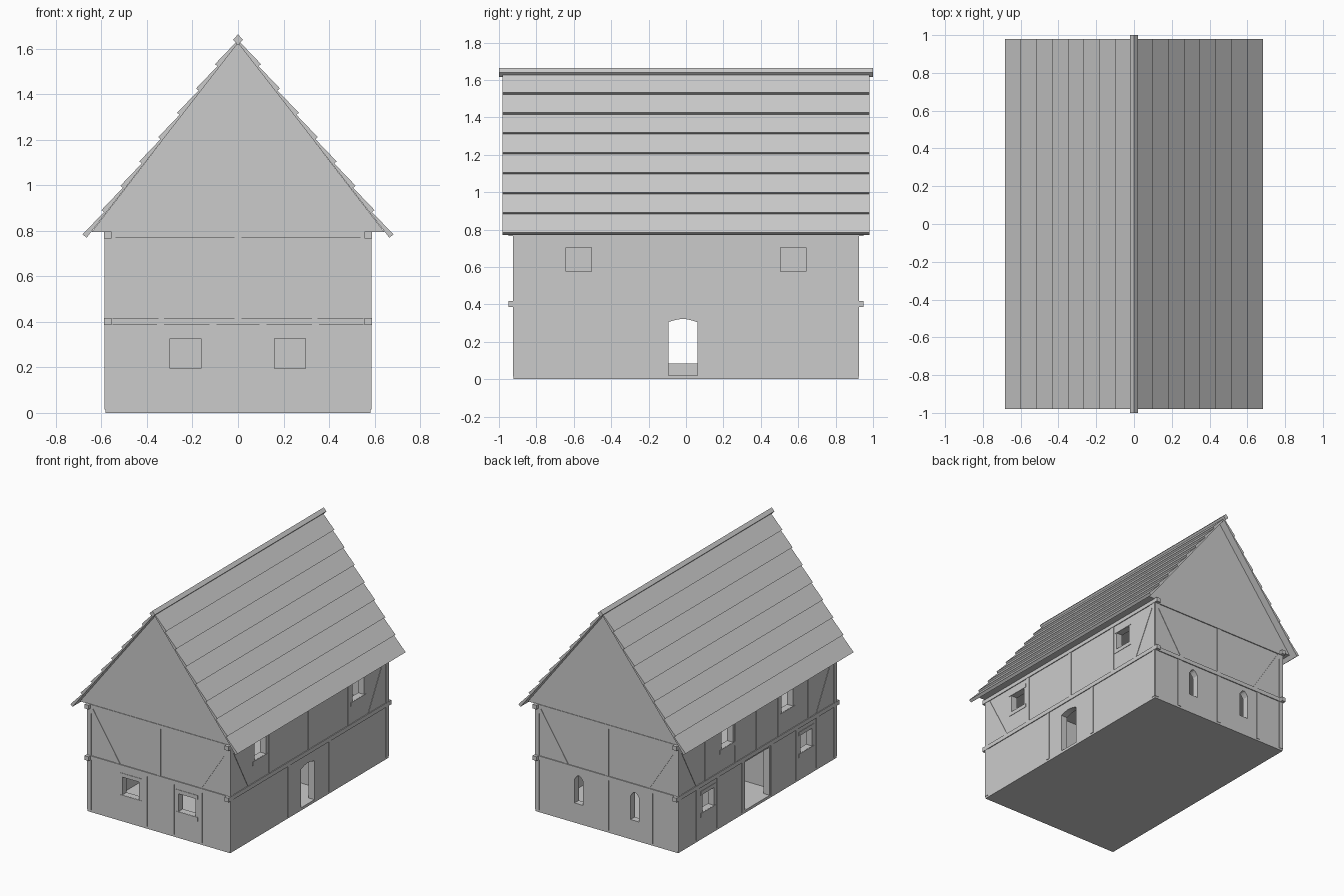
import bpy, bmesh
from math import atan2, pi, sin
from mathutils import Matrix, Vector

if "Cube" in bpy.data.objects:
    bpy.data.objects.remove(bpy.data.objects["Cube"])

HX, HY = 0.582, 0.922          # half sizes of the wall block


def finish(bm, name):
    bmesh.ops.recalc_face_normals(bm, faces=bm.faces)
    me = bpy.data.meshes.new(name)
    bm.to_mesh(me)
    bm.free()
    ob = bpy.data.objects.new(name, me)
    bpy.context.collection.objects.link(ob)
    return ob


def box(bm, x0, x1, y0, y1, z0, z1):
    m = (Matrix.Translation(((x0 + x1) / 2, (y0 + y1) / 2, (z0 + z1) / 2))
         @ Matrix.Diagonal((x1 - x0, y1 - y0, z1 - z0, 1)))
    bmesh.ops.create_cube(bm, size=1, matrix=m)


def prism(bm, pts, y0, y1, mat=Matrix.Identity(4)):
    """Extrude an (x, z) profile along y."""
    a = [bm.verts.new(mat @ Vector((x, y0, z))) for x, z in pts]
    b = [bm.verts.new(mat @ Vector((x, y1, z))) for x, z in pts]
    bm.faces.new(a)
    bm.faces.new(b[::-1])
    for i in range(len(pts)):
        j = (i + 1) % len(pts)
        bm.faces.new((a[i], b[i], b[j], a[j]))


# Wall frames: local x runs along the wall, local -y points outwards
SIDES = {n: (Matrix.Rotation(r, 4, 'Z'), d) for n, r, d in
         (("front", 0, HY), ("right", pi / 2, HX), ("back", pi, HY), ("left", -pi / 2, HX))}


def bar(bm, side, p0, p1, w=0.03, out=0.004):
    """Timber lying on a wall from p0 to p1, given as (along wall, height)."""
    mat, d = SIDES[side]
    a, b = Vector(p0), Vector(p1)
    c, v = (a + b) / 2, b - a
    m = (mat @ Matrix.Translation((c.x, -d, c.y)) @ Matrix.Rotation(-atan2(v.y, v.x), 4, 'Y')
         @ Matrix.Diagonal((v.length, 2 * out, w, 1)))
    bmesh.ops.create_cube(bm, size=1, matrix=m)


def opening(bm, side, u, w, z0, z1, arch=0.0):
    """Cutter for a door or window, with an optional arched head."""
    mat, d = SIDES[side]
    pts = [(u - w / 2, z0), (u + w / 2, z0), (u + w / 2, z1 - arch)]
    if arch:
        pts += [(u + w / 2 - w * i / 8, z1 - arch + arch * sin(pi * i / 8)) for i in range(1, 8)]
    pts.append((u - w / 2, z1 - arch))
    prism(bm, pts, -d - 0.05, -d + 0.09, mat)


def cut(ob, bm):
    cutter = finish(bm, "cutter")
    cutter.hide_render = True
    mod = ob.modifiers.new("cut", 'BOOLEAN')
    mod.operation, mod.solver, mod.object = 'DIFFERENCE', 'EXACT', cutter
    bpy.context.view_layer.objects.active = ob
    bpy.ops.object.modifier_apply(modifier=mod.name)
    bpy.data.objects.remove(cutter)


# Wall block with rooms hollowed out
bm = bmesh.new()
box(bm, -HX, HX, -HY, HY, 0, 0.795)
walls = finish(bm, "walls")
bm = bmesh.new()
IX, IY = HX - 0.05, HY - 0.05
for y0, y1 in ((-IY, -0.265), (-0.235, 0.225), (0.255, IY)):
    box(bm, -IX, IX, y0, y1, 0.02, 0.385)
box(bm, -IX, IX, -IY, IY, 0.415, 0.775)
cut(walls, bm)

# Doors and windows
bm = bmesh.new()
for u in (-0.23, 0.228):
    opening(bm, "front", u, 0.137, 0.195, 0.327)
    opening(bm, "back", u, 0.07, 0.145, 0.355, 0.035)
for u in (-0.573, 0.573):
    opening(bm, "right", u, 0.135, 0.575, 0.705)
    opening(bm, "left", u, 0.135, 0.195, 0.327)
for u in (-0.35, 0.35):
    opening(bm, "left", u, 0.135, 0.575, 0.705)
opening(bm, "right", -0.017, 0.155, 0.02, 0.322, 0.017)
opening(bm, "left", 0, 0.29, 0.02, 0.375)
cut(walls, bm)

# Raised platform inside the middle room
bm = bmesh.new()
box(bm, -0.25, 0.25, -0.235, 0.225, 0.015, 0.085)
finish(bm, "inner_platform")

# Upright posts per wall: (lower storey, upper storey)
POSTS = {"front": ((-0.34, -0.11, 0.11, 0.34), (0,)),
         "back": ((-0.36, 0, 0.36), (0,)),
         "right": ((-0.24, 0.24), (-0.46, 0, 0.46)),
         "left": ((-0.7, -0.46, -0.17, 0.17, 0.46, 0.7), (-0.6, -0.25, 0, 0.25, 0.6))}
bm = bmesh.new()
for side, (low, high) in POSTS.items():
    for u in low:
        bar(bm, side, (u, 0.015), (u, 0.39))
    for u in high:
        bar(bm, side, (u, 0.415), (u, 0.775))
    half = HX if side in ("front", "back") else HY
    for s in (-1, 1):
        bar(bm, side, (s * (half - 0.015), 0.015), (s * (half - 0.015), 0.79))
finish(bm, "posts")

# Diagonal corner braces
bm = bmesh.new()
for side in SIDES:
    top, foot = (0.555, 0.33) if side in ("front", "back") else (0.89, 0.70)
    for s in (-1, 1):
        bar(bm, side, (s * top, 0.765), (s * foot, 0.415), out=0.003)
finish(bm, "braces")

# Window sills and lintels
bm = bmesh.new()
for side, u, zs in (("front", 0.228, (0.18, 0.342)), ("left", 0.573, (0.18, 0.342)),
                    ("left", 0.35, (0.56, 0.72)), ("right", 0.573, (0.56, 0.72))):
    for s in (-1, 1):
        for z in zs:
            bar(bm, side, (s * u - 0.09, z), (s * u + 0.09, z), 0.028, 0.003)
finish(bm, "window_rails")

# Storey beams: side beams stick out past the gable walls
bm = bmesh.new()
for z in (0.403, 0.783):
    for side in ("front", "back"):
        bar(bm, side, (-0.555, z), (0.555, z), 0.03, 0.007)
    for s in (-1, 1):
        x0, x1 = sorted((s * 0.556, s * 0.588))
        box(bm, x0, x1, -0.95, 0.95, z - 0.016, z + 0.015)
finish(bm, "storey_beams")

# Gable and attic
bm = bmesh.new()
prism(bm, [(-0.643, 0.795), (0.643, 0.795), (0, 1.628)], -0.925, 0.925)
finish(bm, "gable")

# Roof slopes: saw-tooth profile of eight overlapping courses
base, top = Vector((-0.665, 0.77)), Vector((0, 1.625))
n = Vector((-0.789, 0.614))
pts = [base]
for i in range(8):
    pts += [base.lerp(top, i / 8) + n * 0.023, base.lerp(top, (i + 1) / 8) + n * 0.009]
pts[-1] = Vector((0, 1.638))
pts.append(top)
bm = bmesh.new()
prism(bm, pts, -0.98, 0.98)
prism(bm, [(-p.x, p.y) for p in pts], -0.98, 0.98)
finish(bm, "roof_courses")

# Ridge beam, square set on its corner
bm = bmesh.new()
prism(bm, [(-0.022, 1.64), (0, 1.616), (0.022, 1.64), (0, 1.663)], -1, 1)
finish(bm, "ridge_beam")
